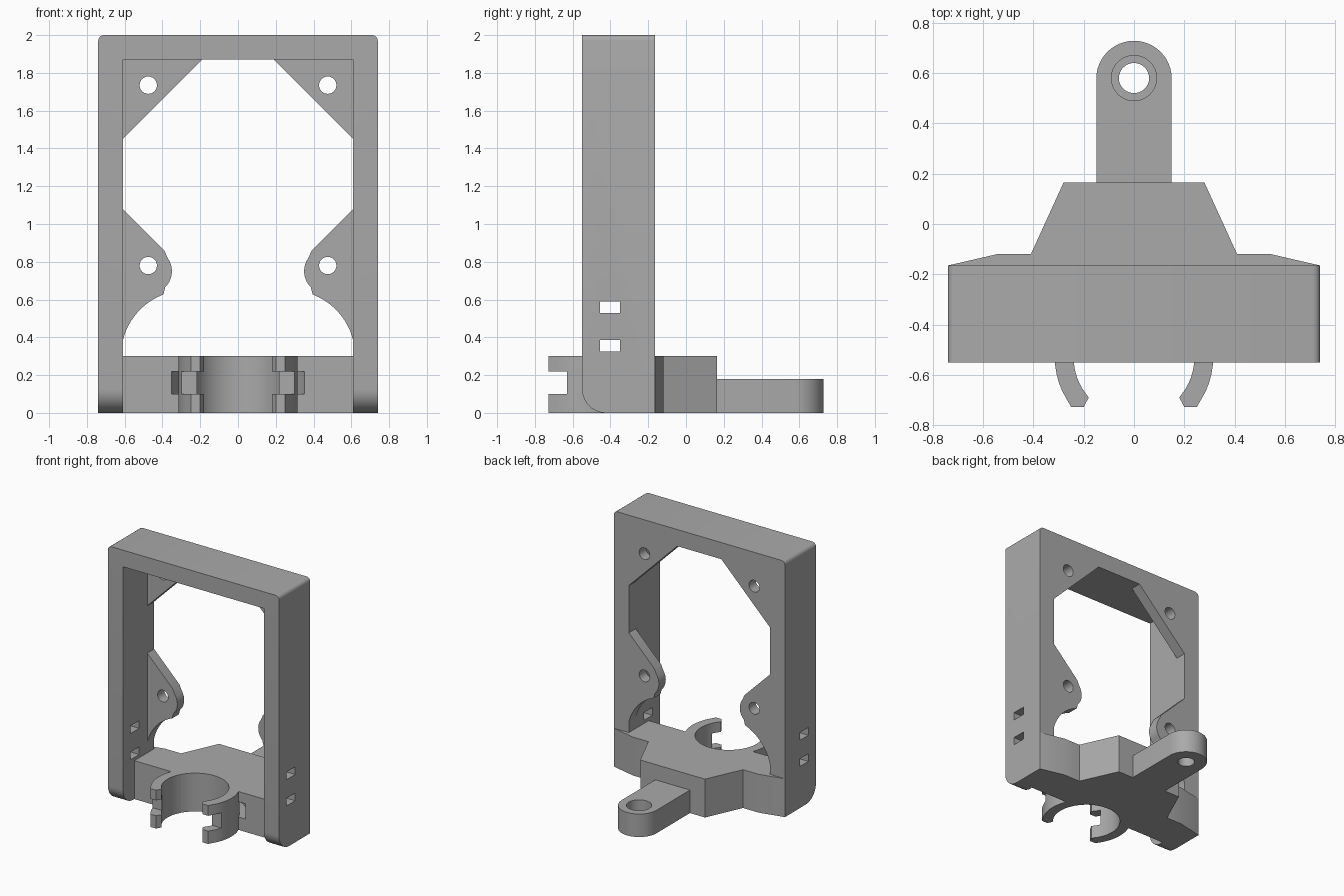
import bpy, bmesh
from math import cos, sin, radians
from mathutils import Vector

cube = bpy.data.objects.get("Cube")
if cube:
    bpy.data.objects.remove(cube)

grey = bpy.data.materials.new("plain_grey")
grey.use_nodes = True
colour = (0.4, 0.4, 0.4, 1)
grey.diffuse_color = colour
grey.node_tree.nodes["Principled BSDF"].inputs["Base Color"].default_value = colour


def arc(cx, cy, r, start, end, steps):
    angles = [radians(start + (end - start) * i / steps) for i in range(steps + 1)]
    return [(cx + r * cos(a), cy + r * sin(a)) for a in angles]


def mirrored(half):
    return half + [(-x, y) for x, y in reversed(half)]


def prism(name, outline, low, high, axis="z", bevels=()):
    """Extrude an outline along z (outline in xy) or along y (outline in xz)."""
    place = (lambda p, d: (p[0], p[1], d)) if axis == "z" else (lambda p, d: (p[0], d, p[1]))
    bm = bmesh.new()
    face = bm.faces.new([bm.verts.new(place(p, low)) for p in outline])
    shift = Vector(place((0, 0), high - low))
    grown = bmesh.ops.extrude_face_region(bm, geom=[face], use_keep_orig=True)
    bmesh.ops.translate(bm, vec=shift,
                        verts=[v for v in grown["geom"] if isinstance(v, bmesh.types.BMVert)])
    bmesh.ops.recalc_face_normals(bm, faces=bm.faces[:])
    for rule, radius, segments in bevels:
        edges = [e for e in bm.edges if rule(*[v.co for v in e.verts])]
        bmesh.ops.bevel(bm, geom=edges, offset=radius, segments=segments,
                        profile=0.5, affect="EDGES")
    mesh = bpy.data.meshes.new(name)
    bm.to_mesh(mesh)
    bm.free()
    mesh.materials.append(grey)
    obj = bpy.data.objects.new(name, mesh)
    bpy.context.collection.objects.link(obj)
    return obj


def box(x0, x1, y0, y1, z0, z1):
    return prism("cutter", [(x0, y0), (x1, y0), (x1, y1), (x0, y1)], z0, z1)


def cut(obj, cutters):
    bpy.context.view_layer.objects.active = obj
    for cutter in cutters:
        cutter.hide_render = True
        mod = obj.modifiers.new("cut", "BOOLEAN")
        mod.operation, mod.solver, mod.object = "DIFFERENCE", "EXACT", cutter
        bpy.ops.object.modifier_apply(modifier=mod.name)
        bpy.data.objects.remove(cutter)
    return obj


FRONT, BACK = -0.55, -0.165
OUT, IN, TOP = 0.74, 0.61, 1.87
BASE_FRONT, BASE_TOP = -0.41, 0.3
CLIP_Y, CLIP_IN, CLIP_OUT = -0.53, 0.24, 0.315
parts = []

# Upright frame: rounded top corners and rounded front feet
frame = prism("frame", mirrored([(IN, TOP), (IN, 0), (OUT, 0), (OUT, 2)]), FRONT, BACK, "y", [
    (lambda a, b: min(a.z, b.z) > 1.99 and abs(a.x - b.x) < 0.01, 0.03, 4),
    (lambda a, b: max(a.z, b.z) < 0.01 and max(a.y, b.y) < FRONT + 0.01, 0.125, 10),
])
parts.append(cut(frame, [box(-1, 1, -0.455, -0.35, z, z + 0.06) for z in (0.325, 0.53)]))

# Corner mounting plates, flush with the back of the frame
lower = ([(IN, 1.08), (0.39, 0.86)] + arc(0.47, 0.75, 0.12, 145, 225, 10)
         + arc(0.27, 0.3, 0.35, 69, 13, 12))
upper = [(IN, TOP), (0.19, TOP), (IN, 1.45)]
for side, label in ((1, "left"), (-1, "right")):
    for height, outline, hole_z in (("lower", lower, 0.78), ("upper", upper, 1.735)):
        plate = prism(f"{height}_{label}_mount", [(side * x, z) for x, z in outline],
                      BACK - 0.085, BACK, "y")
        hole = prism("cutter", arc(side * 0.475, hole_z, 0.046, 0, 345, 23), -1, 1, "y")
        parts.append(cut(plate, [hole]))

# Base block with the round seat and the curved strap channel
base = prism("base", mirrored([(IN, BASE_FRONT), (IN, BACK), (OUT, BACK), (0.545, -0.12),
                               (0.41, -0.12), (0.28, 0.165)]), 0, BASE_TOP)
seat = prism("cutter", arc(0, CLIP_Y, CLIP_IN, 0, 354, 59), -1, 1)
channel = prism("cutter", arc(0, CLIP_Y, 0.372, 0, 180, 30)
                + arc(0, CLIP_Y, CLIP_OUT, 180, 0, 30), 0.1, 0.22)
parts.append(cut(base, [seat, channel]))

# Clip arms with a strap notch at each tip
arm = (arc(0, CLIP_Y, CLIP_OUT, 22.4, -30, 9) + [(0.25, -0.727), (0.2, -0.727), (0.18, -0.69)]
       + arc(0, CLIP_Y, CLIP_IN, -31, 30, 10))
for side, label in ((1, "left"), (-1, "right")):
    clip = prism(f"{label}_clip_arm", [(side * x, y) for x, y in arm], 0, BASE_TOP)
    parts.append(cut(clip, [box(-1, 1, -1, -0.63, 0.1, 0.22)]))

# Rear tongue with a counterbored hole
tongue = prism("tongue", [(-0.15, 0.165), (0.15, 0.165)] + arc(0, 0.578, 0.15, 0, 180, 24),
               0, 0.18)
parts.append(cut(tongue, [
    prism("cutter", arc(0, 0.58, 0.06, 0, 348, 29), -1, 1),
    prism("cutter", arc(0, 0.58, 0.09, 0, 348, 29), 0.09, 1),
]))

# Smooth the rounded faces and keep the corners crisp
bpy.ops.object.select_all(action="DESELECT")
for obj in parts:
    obj.select_set(True)
bpy.context.view_layer.objects.active = frame
bpy.ops.object.shade_smooth_by_angle(angle=radians(30))
